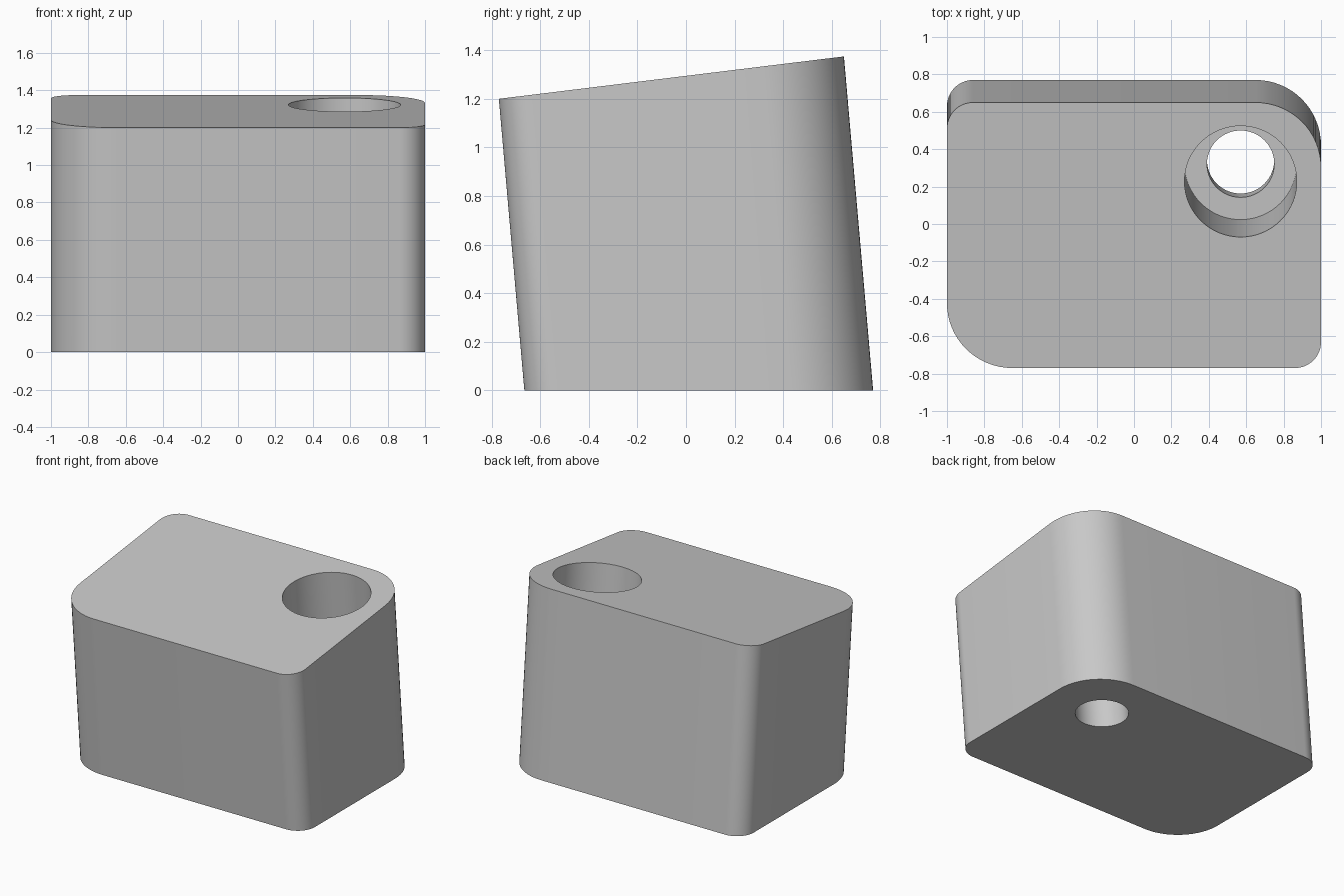
import bpy
import bmesh
from math import sin, cos, tan, pi, radians

default = bpy.data.objects.get("Cube")
if default:
    bpy.data.objects.remove(default, do_unlink=True)

LEAN = tan(radians(5))      # the whole block leans towards the front
TOP_SLOPE = tan(radians(7))

# Planes as (height at y = 0, slope along y)
BOTTOM = (0, 0)
TOP = (1.2 + 0.77 * TOP_SLOPE, TOP_SLOPE)
HOLE_X, HOLE_Y = 0.57, 0.343
LEDGE = (0.25 - 0.321 * LEAN, LEAN)


def rounded_outline(x0, x1, y0, y1, big, small, steps=16):
    """Rectangle with two large and two small rounded corners."""
    corners = [(x1, y1, big), (x0, y1, small), (x0, y0, big), (x1, y0, small)]
    points = []
    for i, (x, y, r) in enumerate(corners):
        cx = x - r if x > 0 else x + r
        cy = y - r if y > 0 else y + r
        for k in range(steps + 1):
            a = (i + k / steps) * pi / 2
            points.append((cx + r * cos(a), cy + r * sin(a)))
    return points


def circle(radius, steps=64):
    angles = [2 * pi * k / steps for k in range(steps)]
    return [(HOLE_X + radius * cos(a), HOLE_Y + radius * sin(a)) for a in angles]


def add_loop(bm, points, plane):
    """Slide a base outline along the leaning axis onto a plane."""
    base, slope = plane
    verts = []
    for x, y in points:
        z = (base + slope * y) / (1 + slope * LEAN)
        verts.append(bm.verts.new((x, y - LEAN * z, z)))
    edges = [bm.edges.new((v, verts[i - 1])) for i, v in enumerate(verts)]
    return verts, edges


def add_wall(bm, lower, upper):
    a, b = lower[0], upper[0]
    for i in range(len(a)):
        bm.faces.new((a[i - 1], a[i], b[i], b[i - 1]))


def add_cap(bm, outer, inner):
    bmesh.ops.triangle_fill(bm, edges=outer[1] + inner[1], use_beauty=True)


bm = bmesh.new()
outline = rounded_outline(-1, 1, -0.665, 0.77, 0.35, 0.14)
bore, screw = circle(0.30), circle(0.18)

# Outer body
body_low, body_high = add_loop(bm, outline, BOTTOM), add_loop(bm, outline, TOP)
add_wall(bm, body_low, body_high)

# Wide bore from the top, narrow hole through the bottom
bore_low, bore_high = add_loop(bm, bore, LEDGE), add_loop(bm, bore, TOP)
screw_low, screw_high = add_loop(bm, screw, BOTTOM), add_loop(bm, screw, LEDGE)
add_wall(bm, bore_low, bore_high)
add_wall(bm, screw_low, screw_high)

# Flat faces with their openings
add_cap(bm, body_high, bore_high)
add_cap(bm, body_low, screw_low)
add_cap(bm, bore_low, screw_high)
bmesh.ops.recalc_face_normals(bm, faces=bm.faces[:])

mesh = bpy.data.meshes.new("leaning_block")
bm.to_mesh(mesh)
bm.free()
block = bpy.data.objects.new("leaning_block", mesh)
bpy.context.collection.objects.link(block)

# Plain grey material
grey = bpy.data.materials.new("light_grey")
grey.use_nodes = True
colour = (0.58, 0.58, 0.58, 1)
grey.diffuse_color = colour
grey.node_tree.nodes["Principled BSDF"].inputs["Base Color"].default_value = colour
mesh.materials.append(grey)

bpy.ops.object.select_all(action='DESELECT')
block.select_set(True)
bpy.context.view_layer.objects.active = block
bpy.ops.object.shade_smooth_by_angle(angle=radians(30))
